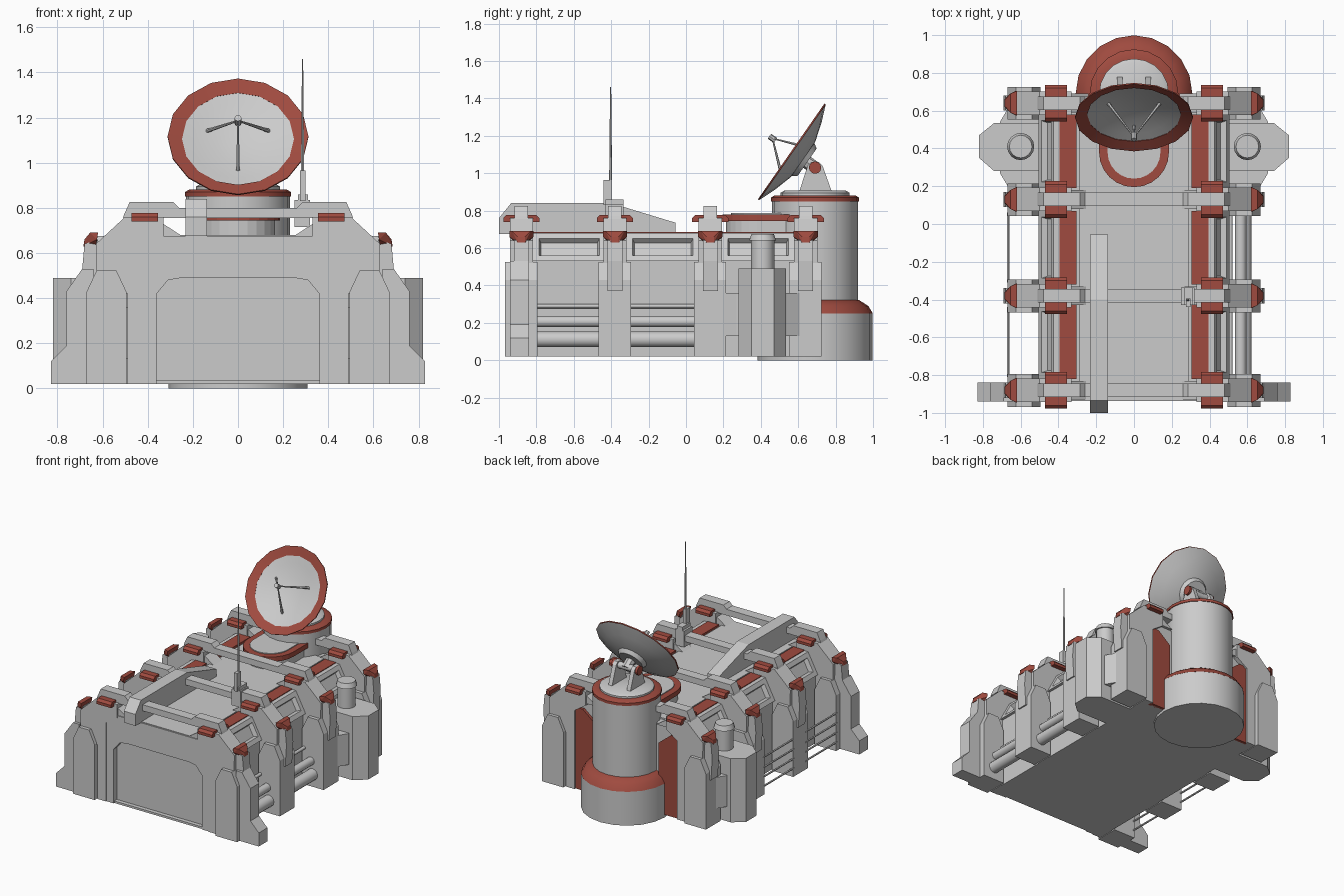
import bpy, bmesh, math
from mathutils import Vector, Matrix

if "Cube" in bpy.data.objects:
    bpy.data.objects.remove(bpy.data.objects["Cube"])

red = bpy.data.materials.new("red_paint")
red.diffuse_color = (0.35, 0.07, 0.05, 1)
red.use_nodes = True
red.node_tree.nodes["Principled BSDF"].inputs["Base Color"].default_value = red.diffuse_color
RIBS = (-0.88, -0.38, 0.13, 0.64)


def finish(name, bm, mat=None, mirror=False, smooth=False, matrix=None):
    bmesh.ops.recalc_face_normals(bm, faces=bm.faces)
    me = bpy.data.meshes.new(name)
    if matrix:
        bm.transform(matrix)
    bm.to_mesh(me)
    bm.free()
    if smooth:
        me.shade_smooth()
        me.set_sharp_from_angle(angle=math.radians(35))
    if mat:
        me.materials.append(mat)
    ob = bpy.data.objects.new(name, me)
    bpy.context.collection.objects.link(ob)
    if mirror:
        ob.modifiers.new("mirror", 'MIRROR')
    return ob


def prism_bm(pts, axis, a, b):
    """Extrude a 2D outline along an axis: x takes (y,z), y takes (x,z), z takes (x,y)."""
    put = {'x': lambda p, t: (t, p[0], p[1]), 'y': lambda p, t: (p[0], t, p[1]),
           'z': lambda p, t: (p[0], p[1], t)}[axis]
    bm = bmesh.new()
    va = [bm.verts.new(put(p, a)) for p in pts]
    vb = [bm.verts.new(put(p, b)) for p in pts]
    bm.faces.new(va)
    bm.faces.new(vb[::-1])
    n = len(pts)
    for i in range(n):
        bm.faces.new((va[i], vb[i], vb[(i + 1) % n], va[(i + 1) % n]))
    bmesh.ops.recalc_face_normals(bm, faces=bm.faces)
    return bm


def prism(name, pts, axis, a, b, mat=None, mirror=False):
    return finish(name, prism_bm(pts, axis, a, b), mat, mirror)


def box(name, x, y, z, mat=None, mirror=False):
    return prism(name, [(x[0], y[0]), (x[1], y[0]), (x[1], y[1]), (x[0], y[1])],
                 'z', z[0], z[1], mat, mirror)


def sym(half):
    """Complete an outline given for positive x."""
    return half + [(-x, v) for x, v in reversed(half)]


def rod(name, p, q, r1, r2=None, segs=12, mat=None, mirror=False):
    p, q = Vector(p), Vector(q)
    bm = bmesh.new()
    bmesh.ops.create_cone(bm, cap_ends=True, segments=segs, radius1=r1,
                          radius2=r1 if r2 is None else r2, depth=(q - p).length)
    rot = Vector((0, 0, 1)).rotation_difference(q - p).to_matrix().to_4x4()
    return finish(name, bm, mat, mirror, True, Matrix.Translation((p + q) / 2) @ rot)


def lathe(name, prof, matrix, segs=16, mat=None, closed=False):
    bm = bmesh.new()
    vs = [bm.verts.new((r, 0, z)) for r, z in prof]
    es = [bm.edges.new(e) for e in zip(vs, vs[1:])]
    if closed:
        es.append(bm.edges.new((vs[-1], vs[0])))
    bmesh.ops.spin(bm, geom=vs + es, axis=(0, 0, 1), cent=(0, 0, 0),
                   steps=segs, angle=math.tau, use_duplicate=False)
    bmesh.ops.remove_doubles(bm, verts=bm.verts, dist=1e-4)
    return finish(name, bm, mat, False, True, matrix)


# Hull, with a front wall that leaves a recessed door panel
prism("hull", sym([(0.485, 0.02), (0.485, 0.53), (0.42, 0.58), (0.38, 0.67)]), 'y', -0.9, 0.67)
prism("front_wall", sym([(0.36, 0.02), (0.49, 0.02), (0.49, 0.5), (0.45, 0.675)])
      + [(-0.36, 0.42), (-0.31, 0.48), (-0.25, 0.49), (0.25, 0.49), (0.31, 0.48), (0.36, 0.42)],
      'y', -0.937, -0.89)
box("front_sill", (-0.36, 0.36), (-0.93, -0.89), (0.02, 0.035))
prism("roof_plate", sym([(0.29, 0.66), (0.29, 0.68)]), 'y', -0.93, 0.6)
prism("rear_red_plate", [(0.26, 0.02), (0.43, 0.02), (0.43, 0.62), (0.36, 0.62), (0.26, 0.54)],
      'y', 0.66, 0.69, red, True)

# Ribs with legs, red brackets, cross beams and outer fins
for y in RIBS:
    prism("rib", [(0.42, 0.02), (0.49, 0.02), (0.49, 0.42), (0.625, 0.45), (0.63, 0.64), (0.5, 0.76),
                  (0.33, 0.76), (0.33, 0.66), (0.42, 0.6)], 'y', y - 0.062, y + 0.062, None, True)
    prism("leg", [(0.495, 0.02), (0.67, 0.02), (0.67, 0.43), (0.625, 0.525), (0.54, 0.525),
                  (0.495, 0.43)], 'y', y - 0.088, y + 0.085, None, True)
    prism("fin", [(0.62, 0.37), (0.68, 0.37), (0.69, 0.53), (0.68, 0.64), (0.62, 0.66)],
          'y', y - 0.04, y + 0.04, None, True)
    bm = bmesh.new()
    for p in ((0.62, 0.065, 0.69), (0.655, 0.05, 0.69), (0.68, 0.02, 0.66),
              (0.685, 0.02, 0.63), (0.625, 0.065, 0.66), (0.63, 0.02, 0.62)):
        for s in (-1, 1):
            bm.verts.new((p[0], y + s * (p[1]), p[2]))
    bmesh.ops.convex_hull(bm, input=bm.verts)
    finish("fin_red_cap", bm, red, True)
    prism("red_bracket", [(y - 0.097, 0.74), (y + 0.097, 0.74), (y + 0.097, 0.76), (y + 0.08, 0.777),
                          (y - 0.08, 0.777), (y - 0.097, 0.76)], 'x', 0.355, 0.472, red, True)
    prism("cross_beam", sym([(0.26, 0.755), (0.51, 0.755), (0.505, 0.77), (0.48, 0.825), (0.285, 0.825),
                             (0.26, 0.8)]), 'y', y - 0.036, y + 0.036)
    prism("rib_gusset", [(0.24, 0.67), (0.34, 0.67), (0.34, 0.735)], 'y', y - 0.05, y + 0.05, None, True)

# Bays between ribs: slanted side panels with slots, red roof strips
for y in RIBS[:3]:
    a, b = y + 0.06, y + 0.45
    bm = prism_bm([(0.36, 0.53), (0.505, 0.53), (0.425, 0.68), (0.36, 0.68)], 'y', a, b)
    face = [f for f in bm.faces if f.normal.x > 0.3 and f.normal.z > 0.1]
    bmesh.ops.inset_region(bm, faces=face, thickness=0.047)
    bmesh.ops.inset_region(bm, faces=face, thickness=0.015, depth=-0.03)
    finish("slotted_side_panel", bm, None, True)
    box("red_roof_strip", (0.305, 0.395), (a, b), (0.66, 0.685), red, True)

# Right side pipes and left side rails in the first two bays
for y in RIBS[:2]:
    a, b = y + 0.07, y + 0.44
    for x, z, r in ((0.58, 0.112, 0.042), (0.565, 0.207, 0.03), (0.51, 0.29, 0.012)):
        rod("side_pipe", (x, a, z), (x, b, z), r)
    for z in (0.08, 0.15, 0.22, 0.295):
        rod("side_rail", (-0.665, a, z), (-0.665, b, z), 0.007, segs=6)

# Front feet
prism("front_foot", [(0.64, 0.02), (0.828, 0.02), (0.828, 0.12), (0.76, 0.19), (0.76, 0.43),
                     (0.69, 0.53), (0.64, 0.53)], 'y', -0.94, -0.84, None, True)

# Side towers with exhaust stacks
prism("side_tower", [(0.48, 0.28), (0.74, 0.28), (0.82, 0.35), (0.82, 0.47), (0.74, 0.535),
                     (0.48, 0.535)], 'z', 0.02, 0.49, None, True)
prism("side_tower_collar", [(0.48, 0.17), (0.65, 0.17), (0.71, 0.27), (0.71, 0.54), (0.65, 0.64), (0.48, 0.64)],
      'z', 0.13, 0.36, None, True)
rod("exhaust_stack", (0.6, 0.41, 0.48), (0.6, 0.41, 0.645), 0.062, segs=16, mirror=True)
rod("exhaust_cap", (0.6, 0.41, 0.64), (0.6, 0.41, 0.675), 0.072, 0.06, segs=16, mirror=True)

# Rear round tower
M = Matrix.Translation((0, 0.69, 0))
lathe("tower_base", [(0, 0), (0.308, 0), (0.308, 0.25), (0, 0.25)], M, 20)
lathe("tower_red_skirt", [(0.2, 0.25), (0.309, 0.25), (0.285, 0.29), (0.235, 0.322), (0.2, 0.322)],
      M, 20, red, True)
lathe("tower_column", [(0, 0.25), (0.23, 0.25), (0.23, 0.855), (0, 0.855)], M, 20)
lathe("tower_red_rim", [(0.17, 0.85), (0.235, 0.85), (0.235, 0.87), (0.215, 0.882), (0.17, 0.882)],
      M, 20, red, True)
lathe("tower_turntable", [(0, 0.87), (0.185, 0.87), (0.185, 0.895), (0.165, 0.907), (0, 0.907)], M, 20)


# Round-ended platform in front of the tower
def tongue(r):
    arc = [(r * math.cos(t), 0.38 - r * math.sin(t)) for t in (math.pi * i / 12 for i in range(13))]
    return [(r, 0.6)] + arc + [(-r, 0.6)]


prism("platform_body", tongue(0.165), 'z', 0.67, 0.75)
prism("platform_red_edge", tongue(0.185), 'z', 0.745, 0.78, red)
prism("platform_top", tongue(0.14), 'z', 0.75, 0.786)

# Dish, tilted up and facing the front
tilt = math.radians(55.2)
D = Matrix.Translation((0, 0.565, 1.115)) @ Matrix.Rotation(tilt, 4, 'X')
lathe("dish_bowl", [(0, -0.085), (0.12, -0.072), (0.22, -0.042), (0.309, -0.006), (0.25, -0.02),
                    (0.2, -0.034), (0.1, -0.055), (0, -0.063)], D)
lathe("dish_red_rim", [(0.248, -0.016), (0.312, 0.003), (0.312, -0.005), (0.252, -0.024)], D, 16, red, True)
feed = D @ Vector((0, 0, 0.125))
for a in (-90, 25, 155):
    c, s = math.cos(math.radians(a)), math.sin(math.radians(a))
    foot = D @ Vector((0.15 * c, 0.15 * s, -0.045))
    rod("feed_strut", foot, feed, 0.009, 0.004, 6)
rod("feed_horn", D @ Vector((0, 0, 0.105)), D @ Vector((0, 0, 0.145)), 0.016, segs=8)
rod("dish_back_ring", D @ Vector((0, 0, -0.1)), D @ Vector((0, 0, -0.07)), 0.09, 0.11, 16)
rod("dish_arm", D @ Vector((0, 0, -0.165)), D @ Vector((0, 0, -0.08)), 0.035, segs=8)

# Dish yoke and pivot
prism("dish_yoke", [(0.605, 0.9), (0.78, 0.9), (0.73, 1.04), (0.71, 1.06), (0.67, 1.06), (0.65, 1.04)],
      'x', 0.06, 0.09, None, True)
rod("dish_axle", (-0.1, 0.69, 1.03), (0.1, 0.69, 1.03), 0.024)
rod("pivot_cap", (0.09, 0.69, 1.03), (0.107, 0.69, 1.03), 0.033, mat=red, mirror=True)

# Roof boom
prism("roof_boom", [(-1, 0.675), (-1, 0.76), (-0.935, 0.84), (-0.4, 0.84), (-0.055, 0.735), (-0.055, 0.675)],
      'x', -0.232, -0.138)

# Whip antenna
box("antenna_base", (0.25, 0.32), (-0.43, -0.335), (0.715, 0.835))
box("antenna_foot", (0.265, 0.31), (-0.43, -0.335), (0.83, 0.86))
box("antenna_mount", (0.275, 0.3), (-0.44, -0.395), (0.83, 0.965))
rod("antenna_mast", (0.286, -0.403, 0.95), (0.286, -0.403, 1.46), 0.008, 0.003, 6)
